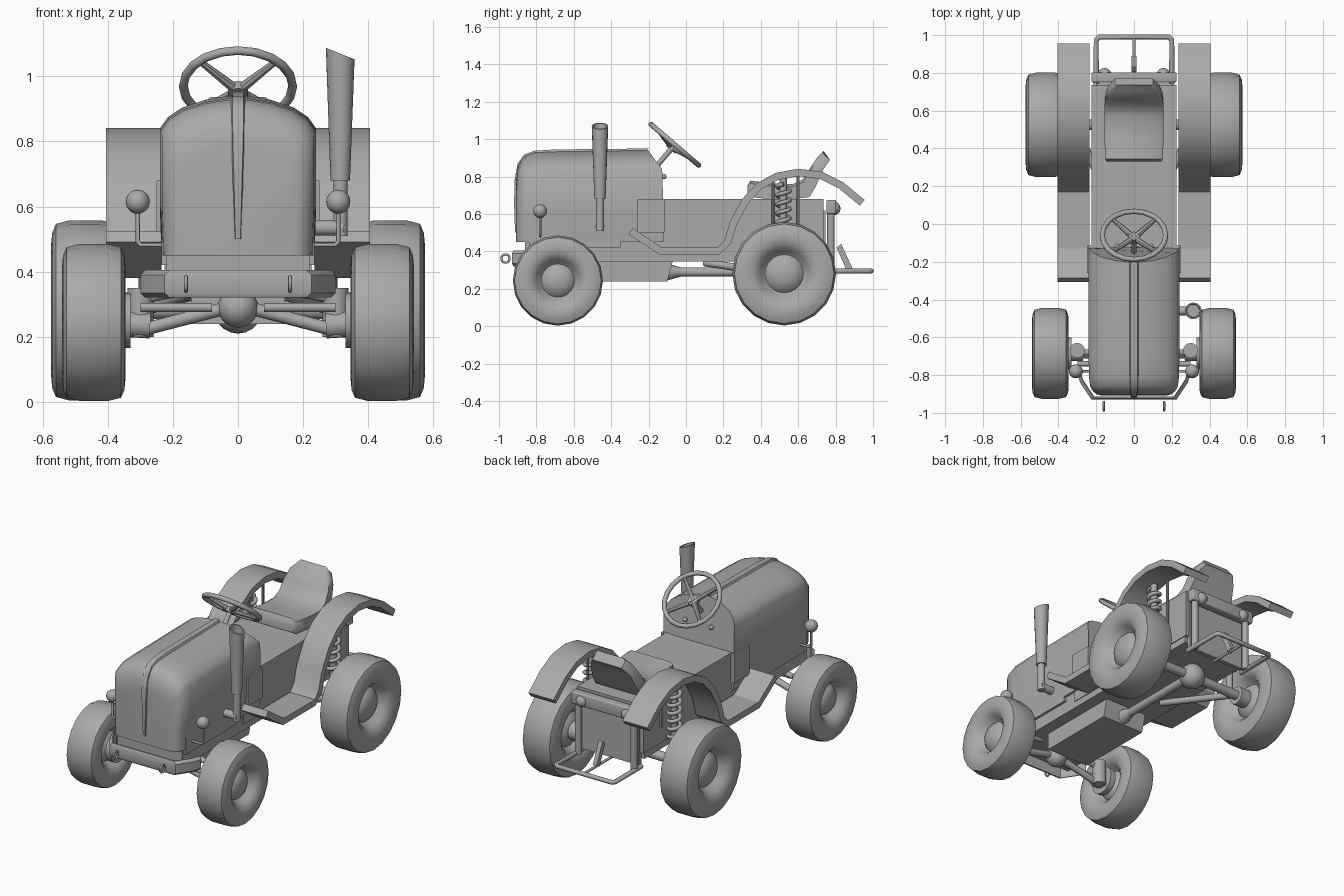
import bpy, bmesh, math
from mathutils import Vector, Matrix

if "Cube" in bpy.data.objects:
    bpy.data.objects.remove(bpy.data.objects["Cube"], do_unlink=True)

grey = bpy.data.materials.new("plain_grey")
grey.use_nodes = True
grey.diffuse_color = (0.4, 0.4, 0.4, 1)
grey.node_tree.nodes["Principled BSDF"].inputs["Base Color"].default_value = (0.4, 0.4, 0.4, 1)


def finish(name, bm, angle=35):
    bmesh.ops.recalc_face_normals(bm, faces=bm.faces)
    mesh = bpy.data.meshes.new(name)
    bm.to_mesh(mesh)
    bm.free()
    mesh.materials.append(grey)
    ob = bpy.data.objects.new(name, mesh)
    bpy.context.collection.objects.link(ob)
    bpy.ops.object.select_all(action="DESELECT")
    ob.select_set(True)
    bpy.context.view_layer.objects.active = ob
    bpy.ops.object.shade_smooth_by_angle(angle=math.radians(angle))
    return ob


def loft(name, rings, angle=35, closed=False):
    bm = bmesh.new()
    rows = [[bm.verts.new(p) for p in ring] for ring in rings]
    n = len(rows[0])
    pairs = list(zip(rows, rows[1:])) + ([(rows[-1], rows[0])] if closed else [])
    for a, b in pairs:
        for i in range(n):
            j = (i + 1) % n
            bm.faces.new((a[i], a[j], b[j], b[i]))
    if not closed:
        bm.faces.new(rows[0])
        bm.faces.new(rows[-1])
    return finish(name, bm, angle)


def extrude_x(name, outline, x0, x1, angle=35):
    return loft(name, [[(x, y, z) for y, z in outline] for x in (x0, x1)], angle)


def box(name, x, y, z, bevel=0):
    bm = bmesh.new()
    bmesh.ops.create_cube(bm, size=1)
    for v in bm.verts:
        v.co = [lo + (hi - lo) * (c + 0.5) for c, (lo, hi) in zip(v.co, (x, y, z))]
    if bevel:
        bmesh.ops.bevel(bm, geom=bm.edges[:], offset=bevel, segments=3, profile=0.5, affect="EDGES")
    return finish(name, bm)


def cone(name, a, b, r1, r2=None, segs=16):
    a, b = Vector(a), Vector(b)
    turn = (b - a).to_track_quat("Z", "Y").to_matrix().to_4x4()
    bm = bmesh.new()
    bmesh.ops.create_cone(bm, cap_ends=True, segments=segs, radius1=r1, radius2=r2 or r1,
                          depth=(b - a).length, matrix=Matrix.Translation((a + b) / 2) @ turn)
    return finish(name, bm)


def ball(name, centre, r):
    bm = bmesh.new()
    bmesh.ops.create_uvsphere(bm, u_segments=16, v_segments=10, radius=r,
                              matrix=Matrix.Translation(centre))
    return finish(name, bm)


def tube(name, points, r, cyclic=False):
    curve = bpy.data.curves.new(name, "CURVE")
    curve.dimensions = "3D"
    curve.bevel_depth, curve.bevel_resolution, curve.use_fill_caps = r, 2, True
    spline = curve.splines.new("POLY")
    spline.points.add(len(points) - 1)
    spline.use_cyclic_u = cyclic
    for p, co in zip(spline.points, points):
        p.co = (*co, 1)
    helper = bpy.data.objects.new(name + "_path", curve)
    bm = bmesh.new()
    bm.from_mesh(bpy.data.meshes.new_from_object(helper))
    bpy.data.objects.remove(helper)
    return finish(name, bm, 50)


def ring_points(centre, r, u, v, n=24):
    c, u, v = Vector(centre), Vector(u), Vector(v)
    return [c + r * (math.cos(t) * u + math.sin(t) * v)
            for t in (2 * math.pi * i / n for i in range(n))]


def wheel(name, x, y, z, radius, half):
    # hub dome, sunken rim, rounded tyre and tread, mirrored to the inner side
    side = [(0.72, 0.02), (0.68, 0.16), (0.56, 0.29), (0.34, 0.37), (0.42, 0.41), (0.72, 0.48),
            (0.95, 0.6), (1.0, 0.73), (0.97, 0.86), (0.86, 0.96), (0.45, 1.0)]
    profile = side + [(-w, r) for w, r in reversed(side)]
    loft(name, [ring_points((x + w * half, y, z), r * radius, (0, 1, 0), (0, 0, 1), 20)
                for w, r in profile], 50)


# Engine hood: half section mirrored and lofted along the length
half = [(0.235, 0.45), (0.24, 0.6), (0.24, 0.84), (0.215, 0.875), (0.17, 0.905), (0.1, 0.928), (0.03, 0.94)]
section = half + [(-x, z) for x, z in reversed(half)]
rings = []
for y, sx, sz in ((-0.908, 0.72, 0.68), (-0.902, 0.82, 0.8), (-0.885, 0.91, 0.88), (-0.86, 0.965, 0.94),
                  (-0.81, 0.995, 0.975), (-0.7, 1, 0.985), (-0.22, 1, 1)):
    rings.append([(x * sx, y, 0.45 + (z - 0.45) * sz) for x, z in section])
rings.append([(x, -0.12 - 0.75 * max(0, z - 0.83), z) for x, z in section])
loft("hood", rings, 40)

# Raised centre ridge running over the hood and tapering down the nose
spine = [(-0.2, 0.95, 0.035), (-0.7, 0.945, 0.035), (-0.81, 0.938, 0.035), (-0.865, 0.918, 0.035),
         (-0.9, 0.87, 0.034), (-0.917, 0.78, 0.03), (-0.919, 0.65, 0.023), (-0.914, 0.5, 0.015)]
rings = []
for y, z, w in spine:
    inner = Vector((0, -0.5, 0.6)) - Vector((0, y, z))
    inner = Vector((0, y, z)) + inner.normalized() * 0.04
    rings.append([(-w, inner.y, inner.z), (-w * 0.5, y, z), (w * 0.5, y, z), (w, inner.y, inner.z)])
loft("hood_ridge", rings)

# Body and chassis
extrude_x("hood_skirt", [(-0.84, 0.42), (-0.35, 0.42), (-0.35, 0.5), (-0.12, 0.5),
                         (-0.12, 0.6), (-0.84, 0.6)], -0.235, 0.235)
box("cowl_frame", (-0.25, 0.25), (-0.26, -0.115), (0.5, 0.68))
box("body_tub", (-0.225, 0.225), (-0.27, 0.735), (0.385, 0.68))
box("chassis", (-0.22, 0.22), (-0.86, 0.72), (0.345, 0.45))
extrude_x("gearbox", [(-0.6, 0.35), (-0.6, 0.24), (-0.1, 0.24), (-0.07, 0.35)], -0.145, 0.145)
cone("gearbox_nose", (0, -0.1, 0.29), (0, -0.03, 0.29), 0.045, 0.026)
cone("drive_shaft", (0, -0.05, 0.29), (0, 0.5, 0.29), 0.025)

# Fenders with running boards, swept as one strip
top = [(-0.285, 0.525), (-0.13, 0.42), (0.17, 0.42), (0.205, 0.46), (0.235, 0.56), (0.3, 0.68), (0.38, 0.765),
       (0.48, 0.82), (0.6, 0.842), (0.73, 0.825), (0.84, 0.77), (0.955, 0.675)]
path = [Vector(p) for p in top]
under = []
for i, p in enumerate(path):
    d = (path[min(i + 1, len(path) - 1)] - path[max(i - 1, 0)]).normalized()
    under.append(p + Vector((d.y, -d.x)) * 0.04)

for s, side in ((1, "left"), (-1, "right")):
    bm_rings = [[(s * 0.235, *p), (s * 0.405, *p), (s * 0.405, *q), (s * 0.235, *q)]
                for p, q in zip(path, under)]
    loft(side + "_fender", bm_rings, 25)
    wheel(side + "_front_wheel", s * 0.443, -0.685, 0.244, 0.241, 0.097)
    wheel(side + "_rear_wheel", s * 0.468, 0.525, 0.281, 0.277, 0.106)

    # Front axle
    cone(side + "_front_arm", (s * 0.03, -0.7, 0.29), (s * 0.28, -0.69, 0.225), 0.02)
    cone(side + "_front_hub", (s * 0.27, -0.685, 0.235), (s * 0.42, -0.685, 0.244), 0.04)
    cone(side + "_front_flange", (s * 0.33, -0.685, 0.25), (s * 0.365, -0.685, 0.25), 0.085)
    cone(side + "_knuckle", (s * 0.3, -0.67, 0.2), (s * 0.3, -0.67, 0.35), 0.04)
    cone(side + "_tie_rod", (s * 0.08, -0.74, 0.29), (s * 0.3, -0.74, 0.29), 0.014)
    cone(side + "_upper_link", (s * 0.12, -0.68, 0.35), (s * 0.31, -0.68, 0.315), 0.016)

    # Rear axle, suspension spring and its guide rods
    cone(side + "_rear_axle", (0, 0.525, 0.285), (s * 0.42, 0.525, 0.28), 0.028)
    cone(side + "_rear_hub", (s * 0.33, 0.525, 0.281), (s * 0.42, 0.525, 0.281), 0.055)
    cone(side + "_trailing_arm", (s * 0.12, 0.1, 0.34), (s * 0.3, 0.5, 0.28), 0.02)
    coil = [(s * 0.285 + 0.034 * math.cos(t), 0.52 + 0.034 * math.sin(t), 0.42 + 0.34 * t / 44)
            for t in (i * 44 / 84 for i in range(85))]
    tube(side + "_spring", coil, 0.012)
    cone(side + "_damper", (s * 0.285, 0.52, 0.28), (s * 0.285, 0.52, 0.8), 0.02)
    for y in (0.465, 0.6):
        cone(side + "_fender_stay", (s * 0.25, y, 0.5), (s * 0.25, y, 0.8), 0.008, segs=8)

    # Headlamp on a bent bracket, tail lamp, tow ring
    ball(side + "_headlamp", (s * 0.308, -0.78, 0.615), 0.037)
    tube(side + "_headlamp_bracket", [(s * 0.22, -0.78, 0.482), (s * 0.3, -0.78, 0.482),
                                      (s * 0.308, -0.78, 0.492), (s * 0.308, -0.78, 0.6)], 0.007)
    ball(side + "_tail_lamp", (s * 0.155, 0.79, 0.63), 0.036)
    tube(side + "_tow_ring", ring_points((s * 0.16, -0.965, 0.362), 0.022, (0, 1, 0), (0, 0, 1), 16), 0.006, True)
    cone(side + "_rear_post", (s * 0.19, 0.775, 0.29), (s * 0.19, 0.775, 0.62), 0.02)

ball("front_differential", (0, -0.7, 0.29), 0.062)
ball("rear_differential", (0, 0.525, 0.285), 0.075)

# Front bumper strip bent around the nose
bumper = [(0.3, -0.78), (0.285, -0.83), (0.225, -0.92), (-0.225, -0.92), (-0.285, -0.83), (-0.3, -0.78)]
rings = []
for x, y in bumper:
    k = 1 - 0.018 / abs(x) * 0.8
    profile = [(1, 0, 0.335), (1, 0, 0.39), (k, 0.008, 0.405), (k, 0.018, 0.405), (k, 0.018, 0.32), (k, 0.008, 0.32)]
    rings.append([(x * f, y - 0.01 + dy, z) for f, dy, z in profile])
loft("bumper", rings)

# Exhaust elbow, pipe and flared stack with a slanted mouth
cone("exhaust_elbow", (0.2, -0.46, 0.535), (0.325, -0.46, 0.535), 0.024)
cone("exhaust_pipe", (0.315, -0.46, 0.51), (0.315, -0.46, 0.69), 0.022)
rings = [ring_points((0.314, -0.46, z), r, (1, 0, 0), (0, 1, 0), 16)
         for z, r in ((0.68, 0.03), (1.07, 0.044), (1.07, 0.036), (0.95, 0.033))]
for ring in rings[1:3]:
    for p in ring:
        p.z -= (p.x - 0.314) * 0.4
loft("exhaust_stack", rings)

# Steering wheel on its column
across, along = Vector((1, 0, 0)), Vector((0, 0.76, -0.65))
axis = Vector((0, 0.65, 0.76))
hub = Vector((0, -0.06, 0.97))
tube("steering_rim", ring_points(hub, 0.168, across, along, 20), 0.014, True)
for i in range(4):
    t = math.radians(45 + 90 * i)
    cone("steering_spoke", hub - axis * 0.02, hub + 0.165 * (math.cos(t) * across + math.sin(t) * along), 0.017, 0.01, 8)
cone("steering_hub", hub - axis * 0.035, hub - axis * 0.005, 0.03)
cone("steering_column", hub - axis * 0.17, hub - axis * 0.02, 0.014)
for x in (-0.09, 0.09):
    ball("dash_knob", (x, -0.118, 0.8), 0.014)

# Seat: cushion and back as one curved shell
seat = [(0.33, 0.755, 0.7, 0.145), (0.345, 0.778, 0.69, 0.153), (0.45, 0.765, 0.68, 0.156), (0.57, 0.76, 0.68, 0.156),
        (0.625, 0.785, 0.69, 0.156), (0.66, 0.84, 0.75, 0.152), (0.7, 0.9, 0.84, 0.135), (0.735, 0.937, 0.89, 0.1)]
rings = []
for y, z, low, w in seat:
    back = 0.035 if z > 0.78 and y > 0.5 else 0
    rings.append([(-w, y, z - 0.015), (-w * 0.85, y, z), (w * 0.85, y, z), (w, y, z - 0.015),
                  (w, y + back, low), (-w, y + back, low)])
loft("seat", rings, 50)

# Rear lamp bar, carrier loop and hitch
box("lamp_bar", (-0.225, 0.225), (0.75, 0.803), (0.6, 0.675), 0.008)
loop = [(0.2, 0.72), (0.2, 0.975), (0.185, 0.99), (-0.185, 0.99), (-0.2, 0.975), (-0.2, 0.72)]
tube("carrier_loop", [(x, y, 0.295) for x, y in loop], 0.014)
extrude_x("hitch_lever", [(0.805, 0.42), (0.83, 0.44), (0.89, 0.31), (0.86, 0.295)], -0.013, 0.013)
cone("hitch_rod", (0, 0.72, 0.3), (0, 0.985, 0.3), 0.008)
box("rear_panel", (-0.2, 0.2), (0.72, 0.745), (0.31, 0.62))
